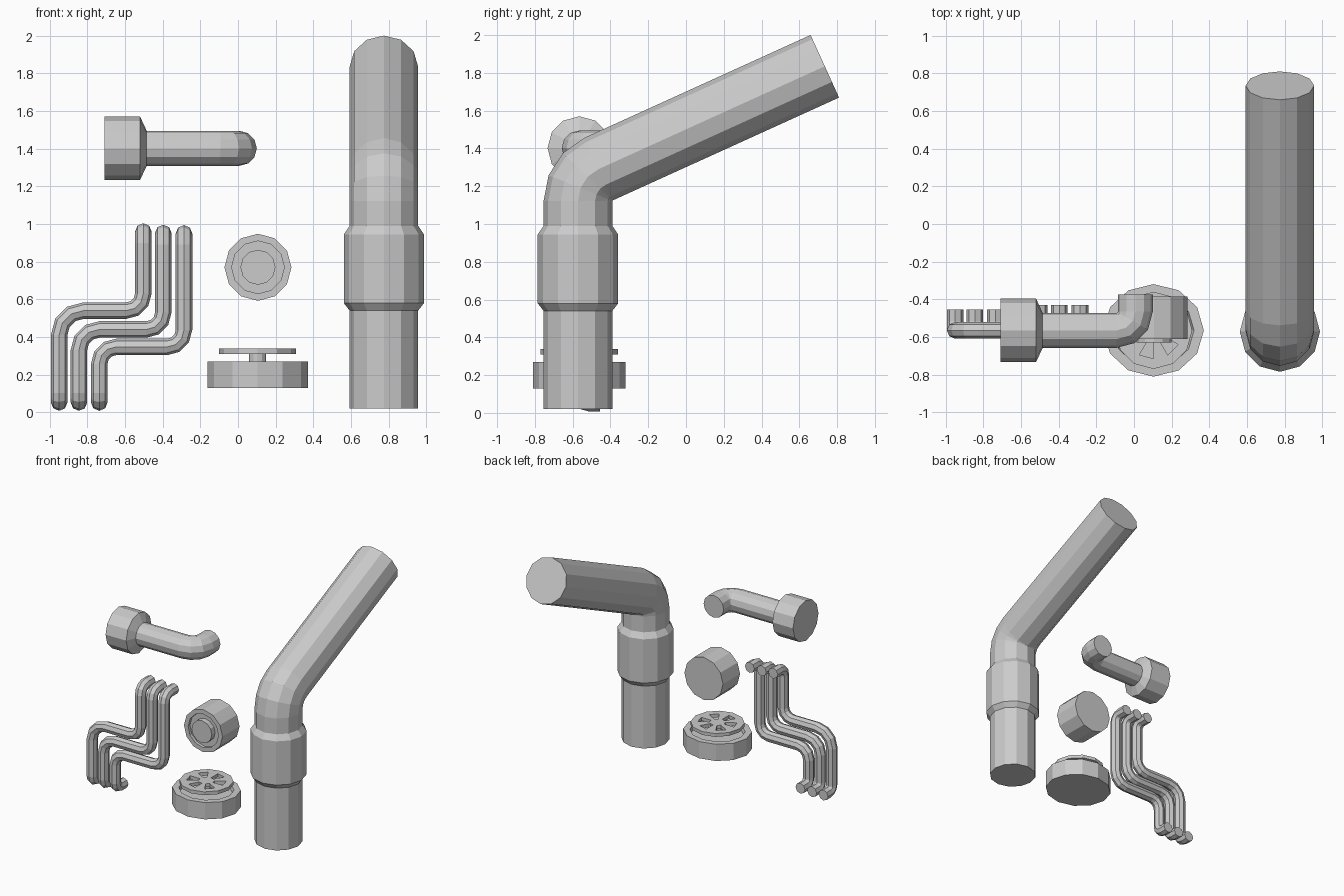
import bpy, math
from mathutils import Vector, Quaternion

if "Cube" in bpy.data.objects:
    bpy.data.objects.remove(bpy.data.objects["Cube"])


def make(name, verts, faces):
    me = bpy.data.meshes.new(name)
    me.from_pydata(verts, [], faces)
    me.update()
    ob = bpy.data.objects.new(name, me)
    bpy.context.collection.objects.link(ob)
    return ob


def tube(name, rings, ref, n=12):
    """Skin rings of (position, tangent, radius), capped at both ends."""
    verts, faces = [], []
    u, prev = Vector(ref), rings[0][1]
    for p, t, r in rings:
        u = prev.rotation_difference(t) @ u
        prev, w = t, t.cross(u)
        for i in range(n):
            a = 2 * math.pi * i / n
            verts.append(p + r * (math.cos(a) * u + math.sin(a) * w))
    for k in range(len(rings) - 1):
        for i in range(n):
            j = (i + 1) % n
            faces.append((k*n + i, k*n + j, k*n + n + j, k*n + n + i))
    faces.append(tuple(range(n - 1, -1, -1)))
    faces.append(tuple(range(len(verts) - n, len(verts))))
    return make(name, verts, faces)


def path(points, segs=3):
    """Points are (position, tube radius, corner radius); corners become arcs."""
    P = [Vector(p[0]) for p in points]
    rings = []
    for i, (_, r, R) in enumerate(points):
        d0 = (P[i] - P[max(i-1, 0)]).normalized()
        d1 = (P[min(i+1, len(P)-1)] - P[i]).normalized()
        if R == 0:
            rings.append((P[i], d1 if d1.length else d0, r))
            continue
        ang = d0.angle(d1)
        axis = d0.cross(d1).normalized()
        start = P[i] - d0 * R * math.tan(ang / 2)
        centre = start + axis.cross(d0) * R
        for s in range(segs + 1):
            q = Quaternion(axis, ang * s / segs)
            rings.append((centre + q @ (start - centre), q @ d0, r))
    return rings


def lathe(name, origin, axis, profile, ref):
    """Profile is (radius, distance along axis)."""
    o, a = Vector(origin), Vector(axis)
    return tube(name, [(o + a * h, a, r) for r, h in profile], ref)


# Large bent pipe with collar
X, Y = 0.775, -0.572
stations = [(0.02, .182), (0.54, .182), (0.58, .213), (0.945, .213), (0.99, .182)]
pts = [((X, Y, z), r, 0) for z, r in stations]
pts += [((X, Y, 1.241), .182, .186), ((X, 0.735, 1.835), .182, 0)]
tube("large_pipe", path(pts), (1, 0, 0))

# Elbow pipe with wide socket
prof = [(-0.71, .168), (-0.52, .168), (-0.485, .093)]
pts = [((x, -0.565, 1.402), r, 0) for x, r in prof]
pts += [((0.007, -0.565, 1.402), .093, .1), ((0.007, -0.375, 1.402), .093, 0)]
tube("elbow_pipe", path(pts), (0, 0, 1))

# Three parallel thin pipes, each turning back at both ends
r = .044
for i, (x0, x1, zm, zt, Ra, Rb) in enumerate([
        (-0.95, -0.503, 0.54, 0.96, .13, .09),
        (-0.845, -0.397, 0.44, 0.952, .11, .09),
        (-0.737, -0.287, 0.347, 0.95, .09, .09)]):
    y, zb = -0.565, 0.052
    pts = [((x0, -0.455, zb), r, 0), ((x0, y, zb), r, .05),
           ((x0, y, zm), r, Ra), ((x1, y, zm), r, Rb),
           ((x1, y, zt), r, .06), ((x1, -0.43, zt), r, 0)]
    tube(f"thin_pipe_{i + 1}", path(pts), (1, 0, 0), 8)

# Round port with recessed ring and central boss
lathe("round_port", (0.106, -0.385, 0.77), (0, -1, 0),
      [(.178, 0), (.178, .225), (.14, .225), (.14, .2), (.093, .2), (.093, .245)],
      (1, 0, 0))

# Valve base with recessed top
base = lathe("valve_base", (0, 0, 0), (0, 0, 1),
             [(.267, 0), (.267, .14), (.215, .14), (.205, .11)], (1, 0, 0))
base.location = (0.104, -0.565, 0.13)
base.scale.y = 0.92
lathe("valve_stem", (0.104, -0.565, 0.23), (0, 0, 1), [(.045, 0), (.045, .09)], (1, 0, 0))

# Valve wheel: disc with six wedge slots
n, radii = 12, [.06, .15, .205]
verts = [(q * math.cos(2*math.pi*(i)/n), q * math.sin(2*math.pi*(i)/n), 0)
         for q in radii for i in range(n)]
faces = [tuple(range(n))]
for k in range(2):
    for i in range(n):
        if k == 1 or i % 2:
            j = (i + 1) % n
            faces.append((k*n + i, k*n + n + i, k*n + n + j, k*n + j))
wheel = make("valve_wheel", verts, faces)
wheel.location = (0.104, -0.565, 0.338)
solid = wheel.modifiers.new("thickness", 'SOLIDIFY')
solid.thickness = 0.028
solid.offset = -1
